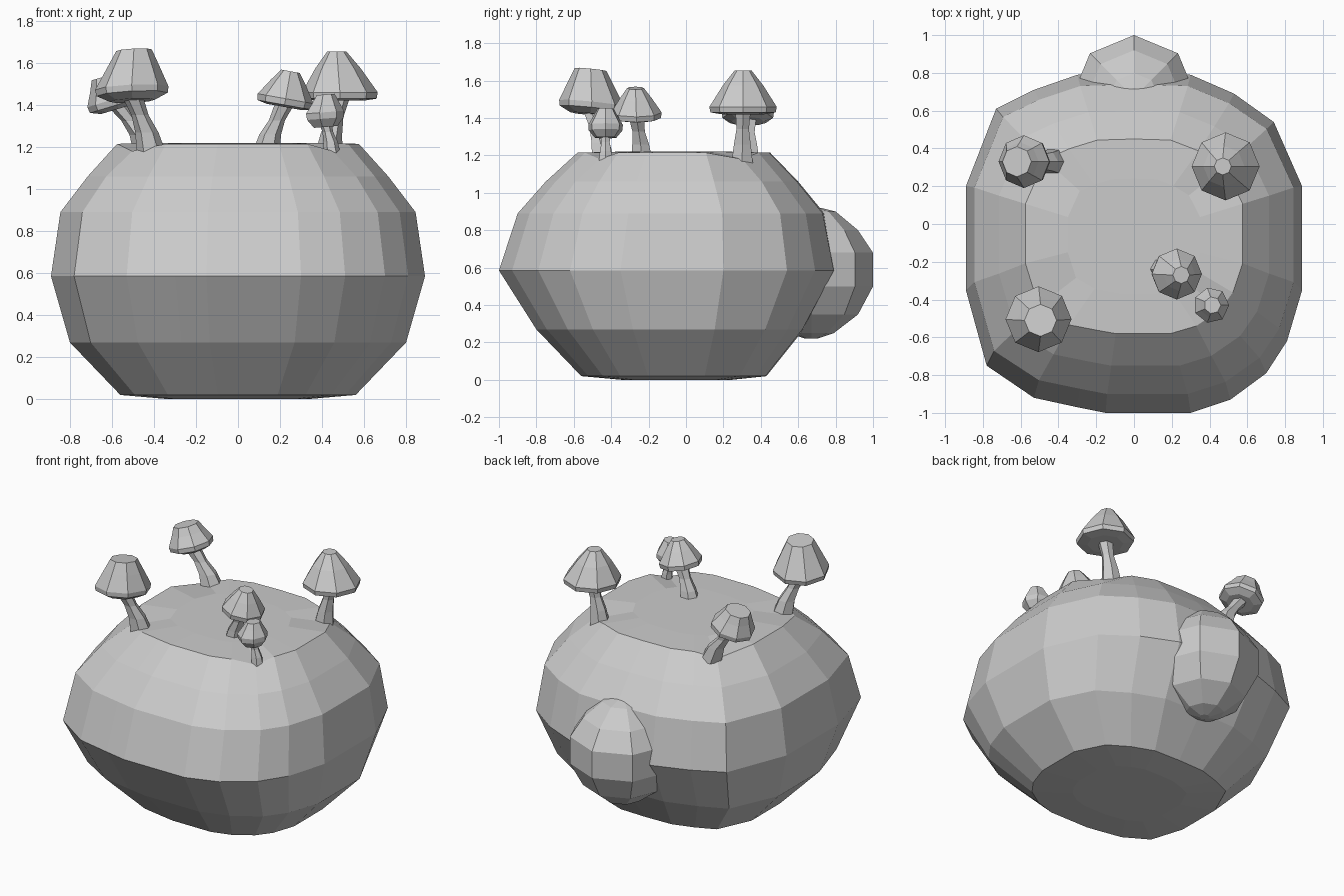
import bpy, bmesh, math
from mathutils import Vector

if "Cube" in bpy.data.objects:
    bpy.data.objects.remove(bpy.data.objects["Cube"])

grey = bpy.data.materials.new("stone_grey")
grey.diffuse_color = (0.6, 0.6, 0.6, 1)
grey.use_nodes = True
grey.node_tree.nodes["Principled BSDF"].inputs["Base Color"].default_value = grey.diffuse_color


def skin(name, rings):
    """Join equal-sized rings of points into a closed, flat-shaded solid."""
    bm = bmesh.new()
    loops = [[bm.verts.new(p) for p in ring] for ring in rings]
    n = len(loops[0])
    for a, b in zip(loops, loops[1:]):
        for i in range(n):
            j = (i + 1) % n
            bm.faces.new((a[i], a[j], b[j], b[i]))
    for loop, flip in ((loops[0], True), (loops[-1], False)):
        centre = bm.verts.new(sum((v.co for v in loop), Vector()) / n)
        for i in range(n):
            f = (loop[i], loop[(i + 1) % n], centre)
            bm.faces.new(f[::-1] if flip else f)
    bmesh.ops.recalc_face_normals(bm, faces=bm.faces)
    mesh = bpy.data.meshes.new(name)
    bm.to_mesh(mesh)
    bm.free()
    mesh.materials.append(grey)
    obj = bpy.data.objects.new(name, mesh)
    bpy.context.collection.objects.link(obj)
    return obj


def circle(centre, r, n, axis=Vector((0, 0, 1)), turn=0.0):
    q = Vector((0, 0, 1)).rotation_difference(axis)
    return [Vector(centre) + q @ Vector((r * math.cos(turn + math.tau * i / n),
                                         r * math.sin(turn + math.tau * i / n), 0))
            for i in range(n)]


# Body: one rounded-square outline, resized at each height
outline = [(-0.15, -1), (0.3, -1), (0.51, -0.93), (0.7, -0.79), (0.81, -0.62),
           (0.89, -0.35), (0.89, -0.08), (0.89, 0.2), (0.74, 0.54), (0.53, 0.69),
           (0.3, 0.79), (0, 0.8), (-0.3, 0.79), (-0.53, 0.71), (-0.73, 0.61),
           (-0.89, 0.2), (-0.89, -0.08), (-0.89, -0.35), (-0.78, -0.75),
           (-0.53, -0.92), (-0.3, -0.97)]
corners = (3, 8, 14, 18)


def body_ring(z, half_x, front, back, drop=0.0):
    mid, half = (front + back) / 2, (back - front) / 2
    return [Vector((x / 0.89 * half_x, mid + (y + 0.1) / 0.9 * half,
                    z - (drop if i in corners else 0)))
            for i, (x, y) in enumerate(outline)]


skin("body", [
    body_ring(0.0, 0.33, -0.34, 0.24),
    body_ring(0.02, 0.56, -0.56, 0.43),
    body_ring(0.27, 0.80, -0.80, 0.63),
    body_ring(0.585, 0.89, -1.0, 0.80),
    body_ring(0.89, 0.845, -0.90, 0.74),
    body_ring(1.06, 0.715, -0.75, 0.60),
    body_ring(1.215, 0.575, -0.58, 0.45, 0.035),
    body_ring(1.22, 0.35, -0.37, 0.24),
])

# Round tail set into the back
tail = [(0.22, 0.03), (0.25, 0.12), (0.35, 0.25), (0.5, 0.33),
        (0.68, 0.33), (0.8, 0.25), (0.9, 0.13), (0.92, 0.05)]
skin("tail", [circle((0, 0.67, z), r, 8) for z, r in tail])


# Mushrooms: leaning flared stem and faceted cap
def mushroom(name, base, rim, top, r, top_r, sides, stem_r, lean, under):
    base, rim, top = Vector(base), Vector(rim), Vector(top)
    axis = Vector(lean).normalized()
    neck = rim - axis * under * 0.5
    skin(name + "_stem", [
        circle(base - Vector((0, 0, 0.05)), stem_r * 1.5, 6),
        circle(base.lerp(neck, 0.25), stem_r * 1.15, 6),
        circle(base.lerp(neck, 0.6), stem_r * 0.85, 6),
        circle(neck, stem_r * 1.05, 6)])
    skin(name + "_cap", [
        circle(rim - axis * under, r * 0.62, sides, axis),
        circle(rim - axis * 0.02, r * 0.97, sides, axis),
        circle(rim + axis * 0.01, r, sides, axis),
        circle(rim.lerp(top, 0.6), r * 0.5 + top_r * 0.42, sides, axis),
        circle(top, top_r, sides, axis)])


mushroom("front_left_mushroom", (-0.41, -0.44, 1.21), (-0.505, -0.505, 1.47),
         (-0.495, -0.51, 1.66), 0.175, 0.085, 8, 0.048, (-0.05, 0.1, 1), 0.05)
mushroom("back_left_mushroom", (-0.42, 0.33, 1.21), (-0.58, 0.33, 1.42),
         (-0.62, 0.33, 1.54), 0.14, 0.08, 8, 0.05, (-0.3, 0, 1), 0.04)
mushroom("back_right_mushroom", (0.43, 0.3, 1.2), (0.485, 0.305, 1.45),
         (0.47, 0.305, 1.655), 0.18, 0.045, 8, 0.045, (0, 0, 1), 0.03)
mushroom("front_right_mushroom", (0.13, -0.235, 1.21), (0.225, -0.265, 1.42),
         (0.25, -0.27, 1.56), 0.135, 0.045, 8, 0.045, (0.18, 0, 1), 0.03)
mushroom("small_mushroom", (0.45, -0.43, 1.19), (0.41, -0.43, 1.355),
         (0.415, -0.43, 1.45), 0.095, 0.045, 7, 0.03, (-0.08, 0, 1), 0.06)
